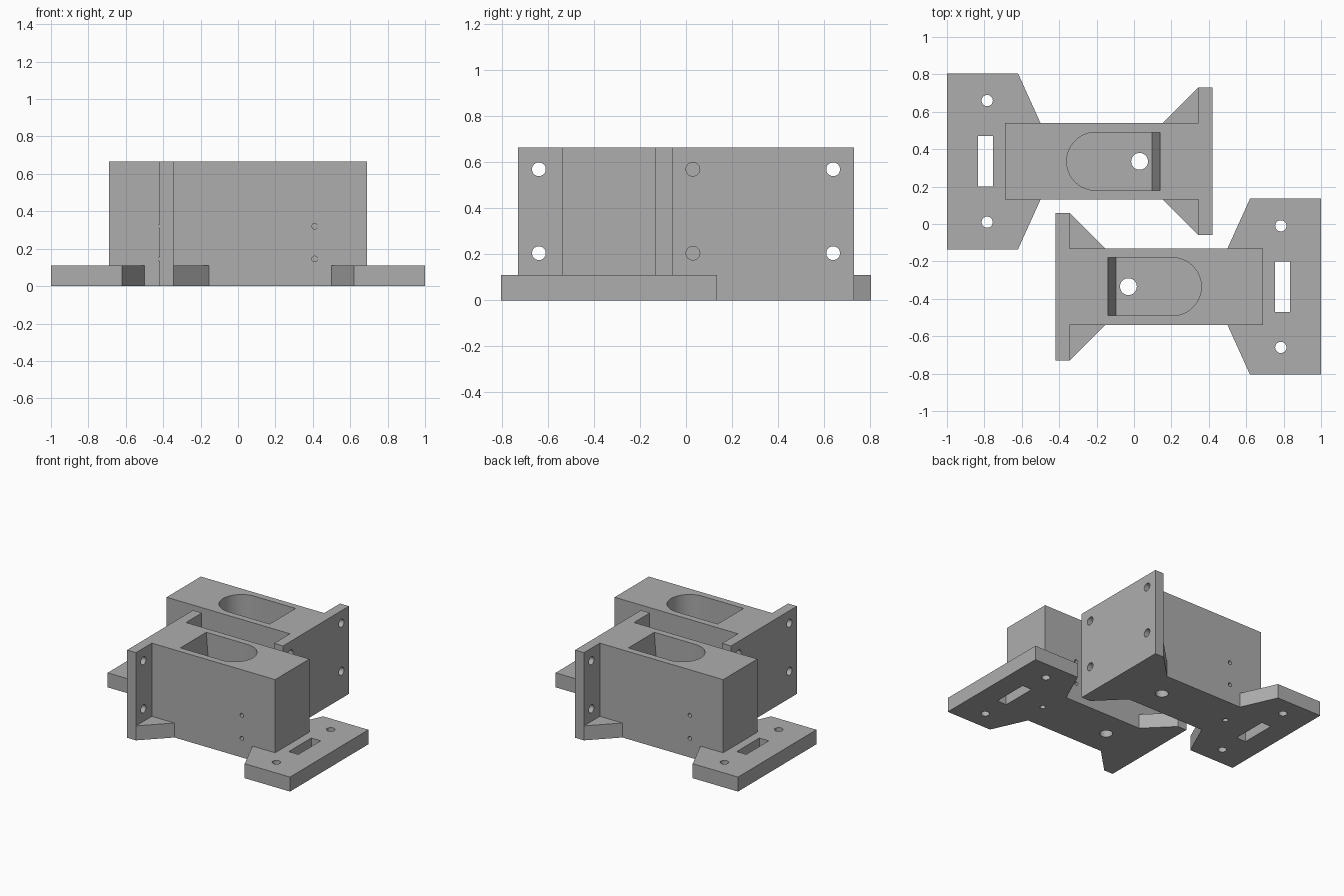
import bpy, bmesh, math
from mathutils import Vector

if "Cube" in bpy.data.objects:
    bpy.data.objects.remove(bpy.data.objects["Cube"])

CY = -0.335          # centre line of the first bracket
H, BASE = 0.665, 0.11

grey = bpy.data.materials.new("plain grey")
grey.diffuse_color = (0.42, 0.42, 0.42, 1)
grey.use_nodes = True
grey.node_tree.nodes["Principled BSDF"].inputs["Base Color"].default_value = grey.diffuse_color


def prism(name, bottom, top):
    """Closed solid between two matching loops of points."""
    bm = bmesh.new()
    lo = [bm.verts.new(p) for p in bottom]
    hi = [bm.verts.new(p) for p in top]
    n = len(lo)
    bm.faces.new(lo)
    bm.faces.new(hi)
    for i in range(n):
        j = (i + 1) % n
        bm.faces.new((lo[i], lo[j], hi[j], hi[i]))
    bmesh.ops.recalc_face_normals(bm, faces=bm.faces[:])
    me = bpy.data.meshes.new(name)
    bm.to_mesh(me)
    bm.free()
    me.materials.append(grey)
    ob = bpy.data.objects.new(name, me)
    bpy.context.collection.objects.link(ob)
    return ob


def slab(name, pts, z0, z1):
    return prism(name, [(x, y + CY, z0) for x, y in pts],
                 [(x, y + CY, z1) for x, y in pts])


def rect(x0, x1, y0, y1):
    return [(x0, y0), (x1, y0), (x1, y1), (x0, y1)]


def drill(centre, axis, length, r, sides=32):
    """Round hole cutter starting at centre and running along axis."""
    axis = Vector(axis)
    u = axis.orthogonal().normalized()
    v = axis.cross(u)
    c = Vector(centre)
    ring = [c + r * (math.cos(a) * u + math.sin(a) * v)
            for a in (2 * math.pi * i / sides for i in range(sides))]
    return prism("hole_cutter", ring, [p + axis * length for p in ring])


# Footprint: wide flange, narrow waist and flared gusset, mirrored across the centre line
half = [(-0.42, 0.395), (-0.345, 0.395), (-0.155, 0.205),
        (0.50, 0.205), (0.62, 0.47), (1.0, 0.47)]
bracket = slab("bracket_front", half + [(x, -y) for x, y in reversed(half)], 0, BASE)

# Upright block and mounting plate
adds = [slab("block", rect(-0.40, 0.69, -0.205, 0.205), 0, H),
        slab("mounting_plate", rect(-0.42, -0.345, -0.395, 0.395), 0, H)]

# Round-ended pocket with a leaning flat wall
arc = [(0.205 + 0.155 * math.cos(a), 0.155 * math.sin(a))
       for a in (math.pi * (i / 32 - 0.5) for i in range(33))]


def pocket_loop(x, z):
    return [(px, py + CY, z) for px, py in [(x, -0.155)] + arc + [(x, 0.155)]]


lean = 0.045 / (H - BASE)
cuts = [prism("pocket_cutter", pocket_loop(-0.095, BASE),
              pocket_loop(-0.14 - lean * 0.05, H + 0.05))]

# Floor hole, blind hole below, flange slot
cuts.append(drill((-0.03, CY, -0.1), (0, 0, 1), 0.4, 0.045))
cuts.append(drill((0.54, CY, -0.1), (0, 0, 1), 0.4, 0.02))
cuts.append(slab("slot_cutter", rect(0.755, 0.835, -0.135, 0.135), -0.1, 0.3))

# Flange holes and mounting plate holes
for s in (-1, 1):
    cuts.append(drill((0.785, CY + s * 0.325, -0.1), (0, 0, 1), 0.4, 0.03))
    for z in (0.205, 0.57):
        cuts.append(drill((-0.5, CY + s * 0.305, z), (1, 0, 0), 0.25, 0.03))

# Small cross holes through the block
for z in (0.145, 0.32):
    cuts.append(drill((0.41, CY - 0.3, z), (0, 1, 0), 0.6, 0.015, 20))

# Combine the solids, then cut
for op, parts in (("UNION", adds), ("DIFFERENCE", cuts)):
    for part in parts:
        part.hide_render = True
        m = bracket.modifiers.new(part.name, "BOOLEAN")
        m.operation, m.solver, m.object = op, "EXACT", part
deps = bpy.context.evaluated_depsgraph_get()
done = bpy.data.meshes.new_from_object(bracket.evaluated_get(deps))
bracket.modifiers.clear()
bracket.data = done
for part in adds + cuts:
    bpy.data.objects.remove(part)
done.materials.clear()
done.materials.append(grey)
for p in done.polygons:
    p.material_index = 0

# Smooth hole walls, sharp edges elsewhere
bpy.ops.object.select_all(action="DESELECT")
bracket.select_set(True)
bpy.context.view_layer.objects.active = bracket
bpy.ops.object.shade_smooth_by_angle(angle=math.radians(30))

# Second bracket, turned half a revolution
twin = bpy.data.objects.new("bracket_back", bracket.data)
twin.rotation_euler.z = math.pi
bpy.context.collection.objects.link(twin)
